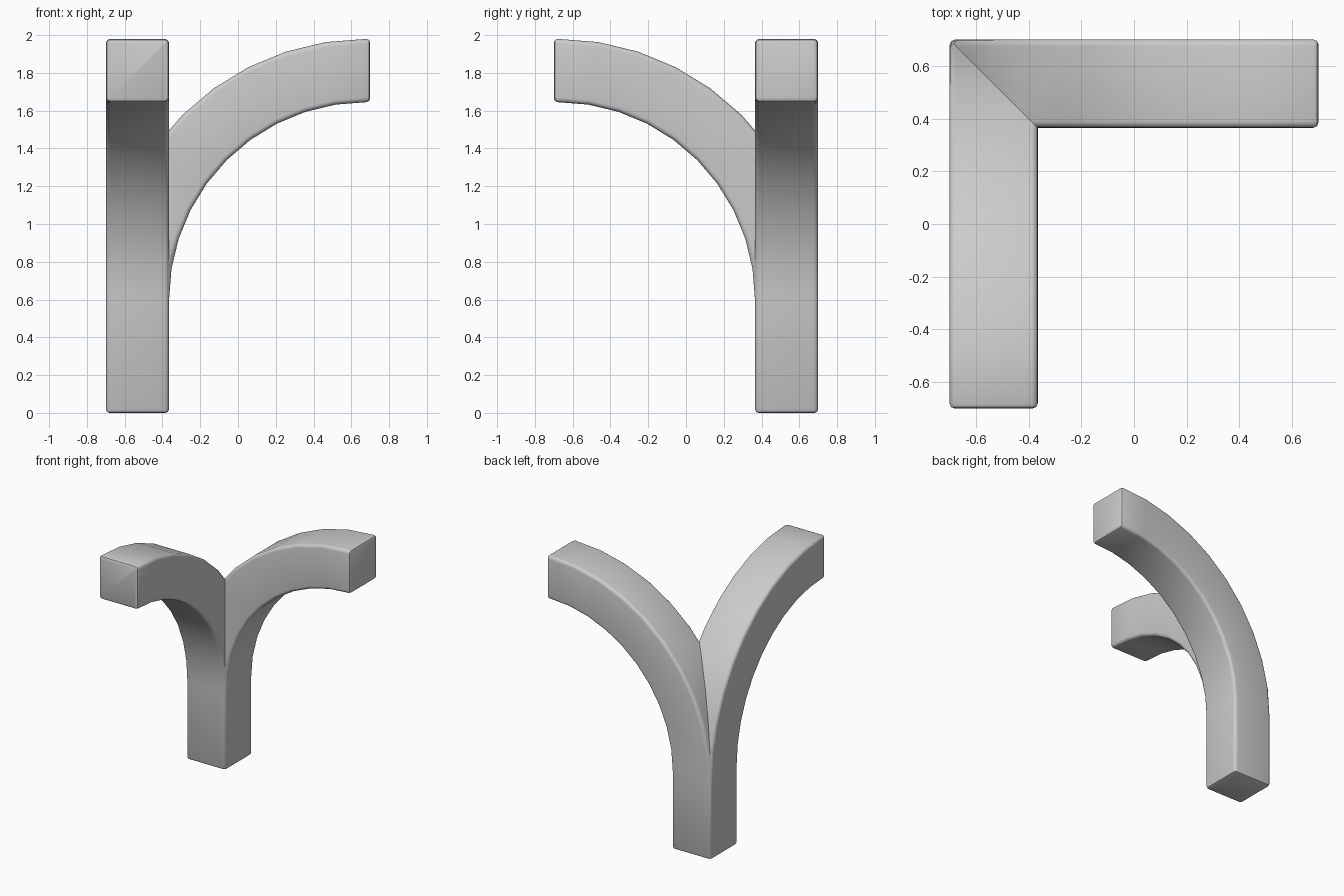
import bpy, bmesh
from math import sin, cos, pi, radians
from mathutils import Vector

if "Cube" in bpy.data.objects:
    bpy.data.objects.remove(bpy.data.objects["Cube"])

LO, HI = 0.365, 0.70        # beam section, measured out from the centre
BEND_X, BEND_Z = 0.68, 0.60  # centre of the quarter-circle bend
ROUND = 0.025               # edge rounding


def section(inset):
    """Rounded square as (outward, sideways) offsets, shrunk by inset."""
    r = max(ROUND - inset, 0.005)
    a, b = LO + inset + r, HI - inset - r
    corners = [(b, b, 0), (a, b, 1), (a, a, 2), (b, a, 3)]
    return [(cx + r * cos((q + k / 4) * pi / 2), cy + r * sin((q + k / 4) * pi / 2))
            for cx, cy, q in corners for k in range(5)]


def ring(bm, angle, back=0.0, ahead=0.0, inset=0.0):
    """One section of the beam: post (back), bend (angle), arm tip (ahead)."""
    verts = []
    for out, side in section(inset):
        r = out + BEND_X
        verts.append(bm.verts.new((BEND_X - r * cos(angle) + ahead, side,
                                   BEND_Z + r * sin(angle) - back)))
    return verts


bm = bmesh.new()

# Post foot, quarter bend and rounded arm tip
rings = [ring(bm, 0, back=BEND_Z - z, inset=i)
         for z, i in [(0, 0.02), (0.006, 0.006), (0.02, 0)]]
rings += [ring(bm, radians(9 * k)) for k in range(11)]
rings += [ring(bm, pi / 2, ahead=d, inset=i) for d, i in [(0.014, 0.006), (0.02, 0.02)]]
for a, b in zip(rings, rings[1:]):
    n = len(a)
    for k in range(n):
        bm.faces.new((a[k], a[(k + 1) % n], b[(k + 1) % n], b[k]))
bm.faces.new(rings[0])
bm.faces.new(rings[-1])

# Mitre along the diagonal, then reflect to make the second arm
bmesh.ops.bisect_plane(bm, geom=bm.verts[:] + bm.edges[:] + bm.faces[:], dist=1e-5,
                       plane_co=(0, 0, 0), plane_no=Vector((1, 1, 0)).normalized(),
                       clear_inner=True)
copy = bmesh.ops.duplicate(bm, geom=bm.verts[:] + bm.edges[:] + bm.faces[:])["geom"]
for v in copy:
    if isinstance(v, bmesh.types.BMVert):
        v.co = Vector((-v.co.y, -v.co.x, v.co.z))
bmesh.ops.remove_doubles(bm, verts=bm.verts[:], dist=1e-4)
bmesh.ops.recalc_face_normals(bm, faces=bm.faces[:])

mesh = bpy.data.meshes.new("corner_bracket")
bm.to_mesh(mesh)
bm.free()
bracket = bpy.data.objects.new("corner_bracket", mesh)
bpy.context.collection.objects.link(bracket)
bpy.context.view_layer.objects.active = bracket
bracket.select_set(True)
bpy.ops.object.shade_smooth_by_angle(angle=radians(40))
